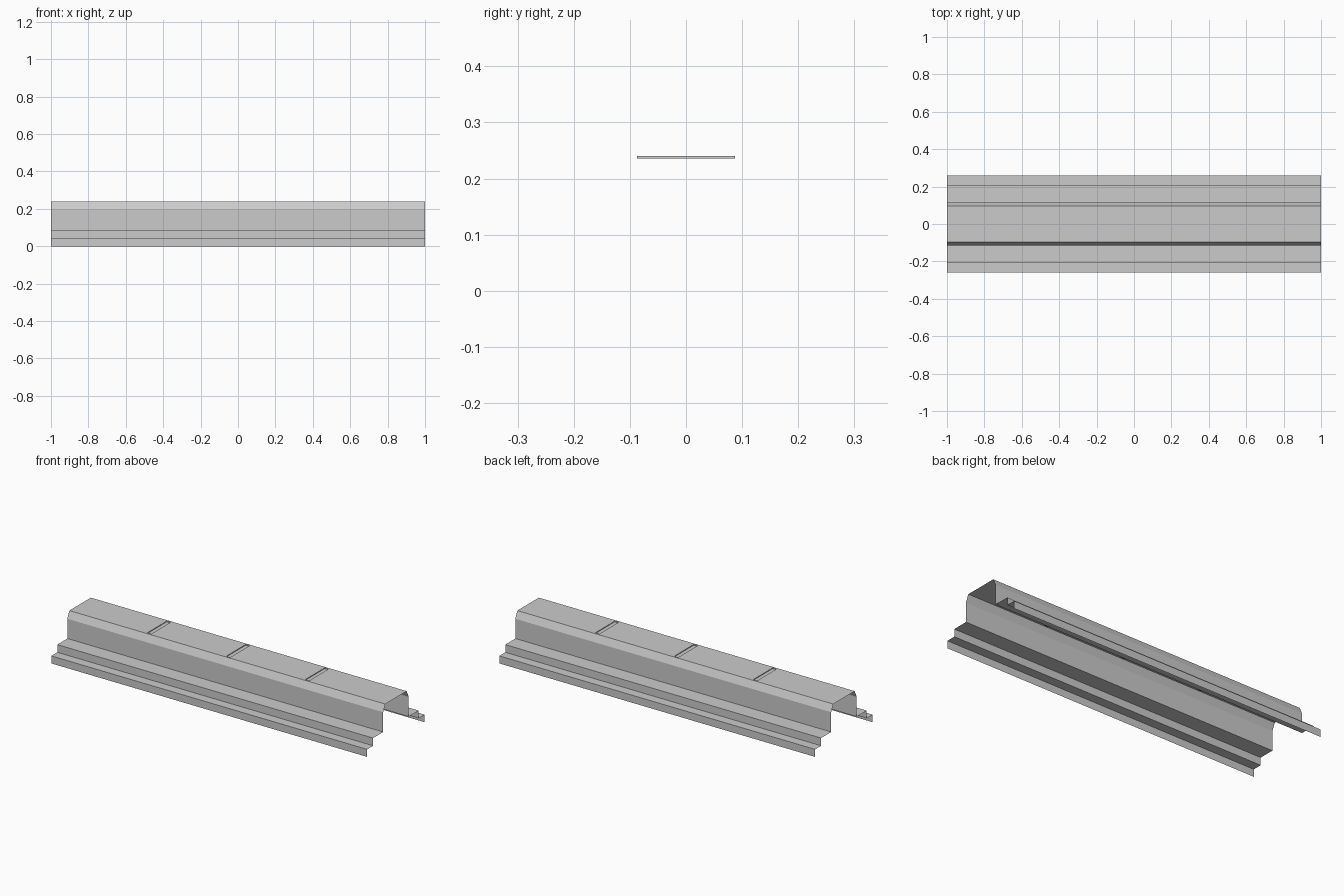
import bpy
import bmesh

cube = bpy.data.objects.get("Cube")
if cube:
    bpy.data.objects.remove(cube, do_unlink=True)

# Plain grey sheet metal
metal = bpy.data.materials.new("grey_metal")
metal.use_nodes = True
GREY = (0.6, 0.6, 0.6, 1.0)
metal.diffuse_color = GREY
metal.node_tree.nodes["Principled BSDF"].inputs["Base Color"].default_value = GREY

HALF_LENGTH = 1.0
TOP = 0.24
GROOVE_HALF_Y = 0.087
GROOVE_HALF_X = 0.0125
GROOVE_DEPTH = 0.0045
GROOVE_CENTRES = (-0.5, 0.0, 0.5)

# Half of the stepped cross-section (y, z), from the outer lip to the top panel
half = [(0.26, 0.0), (0.26, 0.043), (0.206, 0.043), (0.206, 0.087),
        (0.115, 0.087), (0.115, 0.2), (0.097, TOP), (GROOVE_HALF_Y, TOP)]
profile = [(-y, z) for y, z in half] + list(reversed(half))

# Stations along the length, with a pair at each groove
stations = [-HALF_LENGTH]
for c in GROOVE_CENTRES:
    stations += [c - GROOVE_HALF_X, c + GROOVE_HALF_X]
stations.append(HALF_LENGTH)

# Sweep the cross-section along x as an open sheet
bm = bmesh.new()
rows = [[bm.verts.new((x, y, z)) for y, z in profile] for x in stations]
middle = len(half) - 1
groove_faces = []
for i, (a, b) in enumerate(zip(rows, rows[1:])):
    for j in range(len(profile) - 1):
        face = bm.faces.new((a[j], b[j], b[j + 1], a[j + 1]))
        if j == middle and i % 2 == 1:
            groove_faces.append(face)

# Press the shallow cross grooves into the top panel
bm.normal_update()
bmesh.ops.inset_individual(bm, faces=groove_faces, thickness=0.0,
                           depth=-GROOVE_DEPTH)

mesh = bpy.data.meshes.new("stepped_channel")
bm.to_mesh(mesh)
bm.free()
mesh.materials.append(metal)
channel = bpy.data.objects.new("stepped_channel", mesh)
bpy.context.collection.objects.link(channel)
